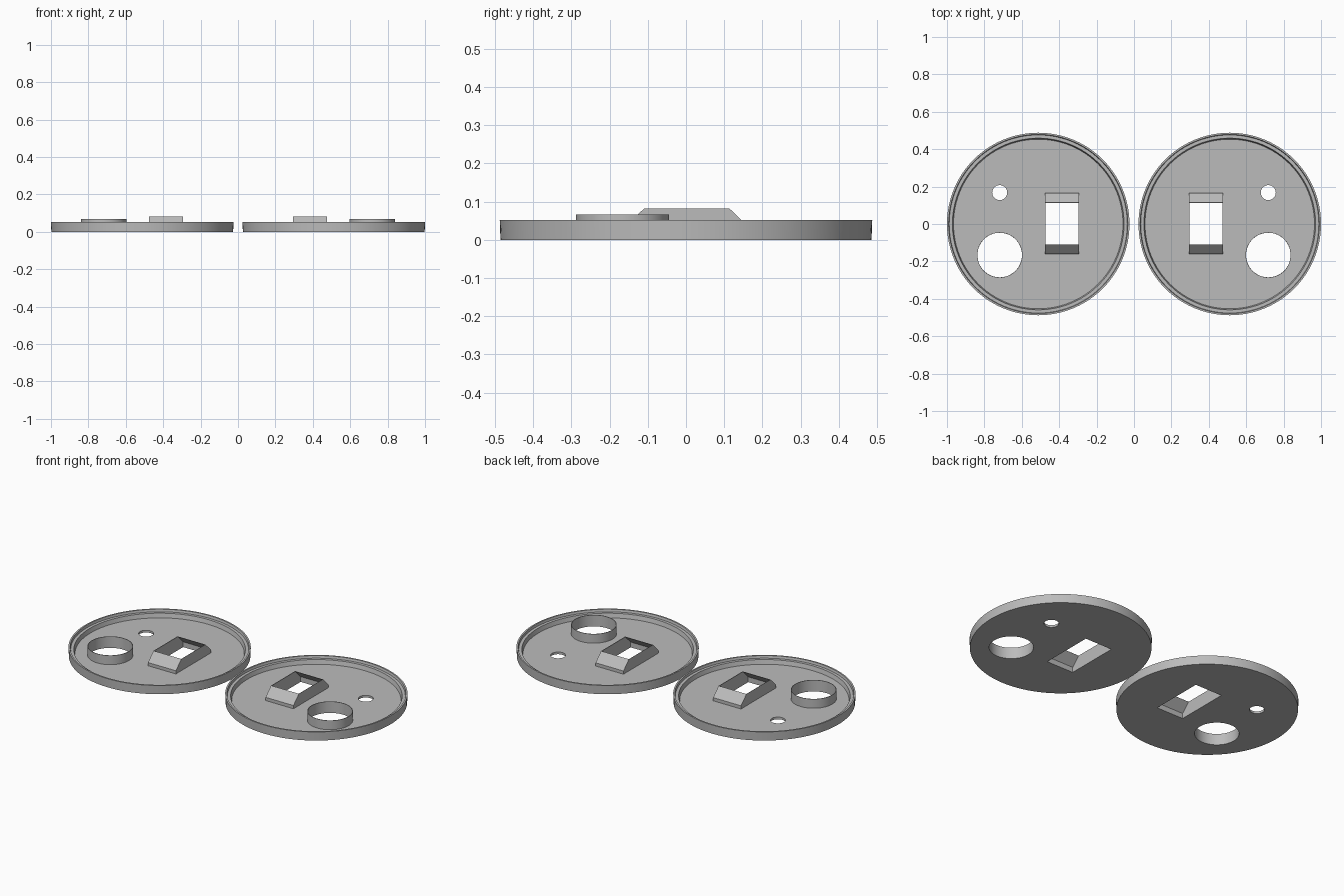
import bpy, bmesh, math

cube = bpy.data.objects.get("Cube")
if cube:
    bpy.data.objects.remove(cube, do_unlink=True)

grey = bpy.data.materials.new("plain_grey")
grey.use_nodes = True
grey.diffuse_color = (0.5, 0.5, 0.5, 1)
grey.node_tree.nodes["Principled BSDF"].inputs["Base Color"].default_value = (0.5, 0.5, 0.5, 1)


def finish(name, bm):
    bmesh.ops.recalc_face_normals(bm, faces=bm.faces)
    mesh = bpy.data.meshes.new(name)
    bm.to_mesh(mesh)
    bm.free()
    mesh.materials.append(grey)
    obj = bpy.data.objects.new(name, mesh)
    bpy.context.collection.objects.link(obj)
    return obj


def smooth(obj):
    bpy.ops.object.select_all(action='DESELECT')
    obj.select_set(True)
    bpy.context.view_layer.objects.active = obj
    bpy.ops.object.shade_smooth_by_angle(angle=math.radians(30))


def lathe(name, profile, x, y, steps, closed=False):
    """Turn a (radius, height) profile about a vertical axis at x, y."""
    bm = bmesh.new()
    rings = []
    for r, z in profile:
        rings.append([bm.verts.new((x + r * math.cos(2 * math.pi * i / steps),
                                    y + r * math.sin(2 * math.pi * i / steps), z))
                      for i in range(steps)])
    pairs = list(zip(rings, rings[1:]))
    if closed:
        pairs.append((rings[-1], rings[0]))
    else:
        bm.faces.new(rings[0])
        bm.faces.new(rings[-1])
    for a, b in pairs:
        for i in range(steps):
            j = (i + 1) % steps
            bm.faces.new((a[i], a[j], b[j], b[i]))
    return finish(name, bm)


def rect_stack(name, levels, x, half_x, y, caps):
    """Stack of rectangles given as (half depth, height)."""
    bm = bmesh.new()
    loops = [[bm.verts.new((x + sx * half_x, y + sy * hy, z))
              for sx, sy in ((-1, -1), (1, -1), (1, 1), (-1, 1))] for hy, z in levels]
    for a, b in zip(loops, loops[1:]):
        for i in range(4):
            j = (i + 1) % 4
            bm.faces.new((a[i], a[j], b[j], b[i]))
    if caps:
        bm.faces.new(loops[0])
        bm.faces.new(loops[-1])
    return finish(name, bm)


def cut(obj, cutters):
    for c in cutters:
        mod = obj.modifiers.new("cut", 'BOOLEAN')
        mod.operation = 'DIFFERENCE'
        mod.solver = 'EXACT'
        mod.object = c
    deps = bpy.context.evaluated_depsgraph_get()
    mesh = bpy.data.meshes.new_from_object(obj.evaluated_get(deps))
    obj.modifiers.clear()
    obj.data = mesh
    for c in cutters:
        bpy.data.objects.remove(c, do_unlink=True)


FLOOR = 0.013
TOP = 0.052
# dish section: base, outer wall, lip, ledge, inner wall, floor
DISH = [(0.486, 0), (0.488, TOP), (0.479, TOP), (0.476, 0.038),
        (0.459, 0.038), (0.453, FLOOR)]

for side, label in ((1, "left"), (-1, "right")):
    centre, port_x, hood_x = side * 0.512, side * 0.718, side * 0.384

    # round dish with a stepped rim and three openings
    dish = lathe(label + "_dish", DISH, centre, 0, 96)
    cut(dish, [
        lathe("port_cutter", [(0.121, -0.1), (0.121, 0.1)], port_x, -0.166, 64),
        lathe("pin_cutter", [(0.04, -0.1), (0.04, 0.1)], port_x, 0.168, 40),
        rect_stack("hood_cutter", [(0.162, -0.1), (0.162, 0.1)], hood_x, 0.089, 0.003, True),
    ])
    smooth(dish)

    # thin round collar
    collar = lathe(label + "_collar", [(0.122, 0), (0.122, 0.067), (0.119, 0.067), (0.119, 0)],
                   port_x, -0.166, 64, closed=True)
    smooth(collar)

    # thin open hood with sloping front and back
    hood = rect_stack(label + "_hood", [(0.163, 0), (0.163, 0.032), (0.112, 0.082)],
                      hood_x, 0.091, 0.002, False)
    shell = hood.modifiers.new("shell", 'SOLIDIFY')
    shell.thickness = 0.003
    shell.offset = -1
